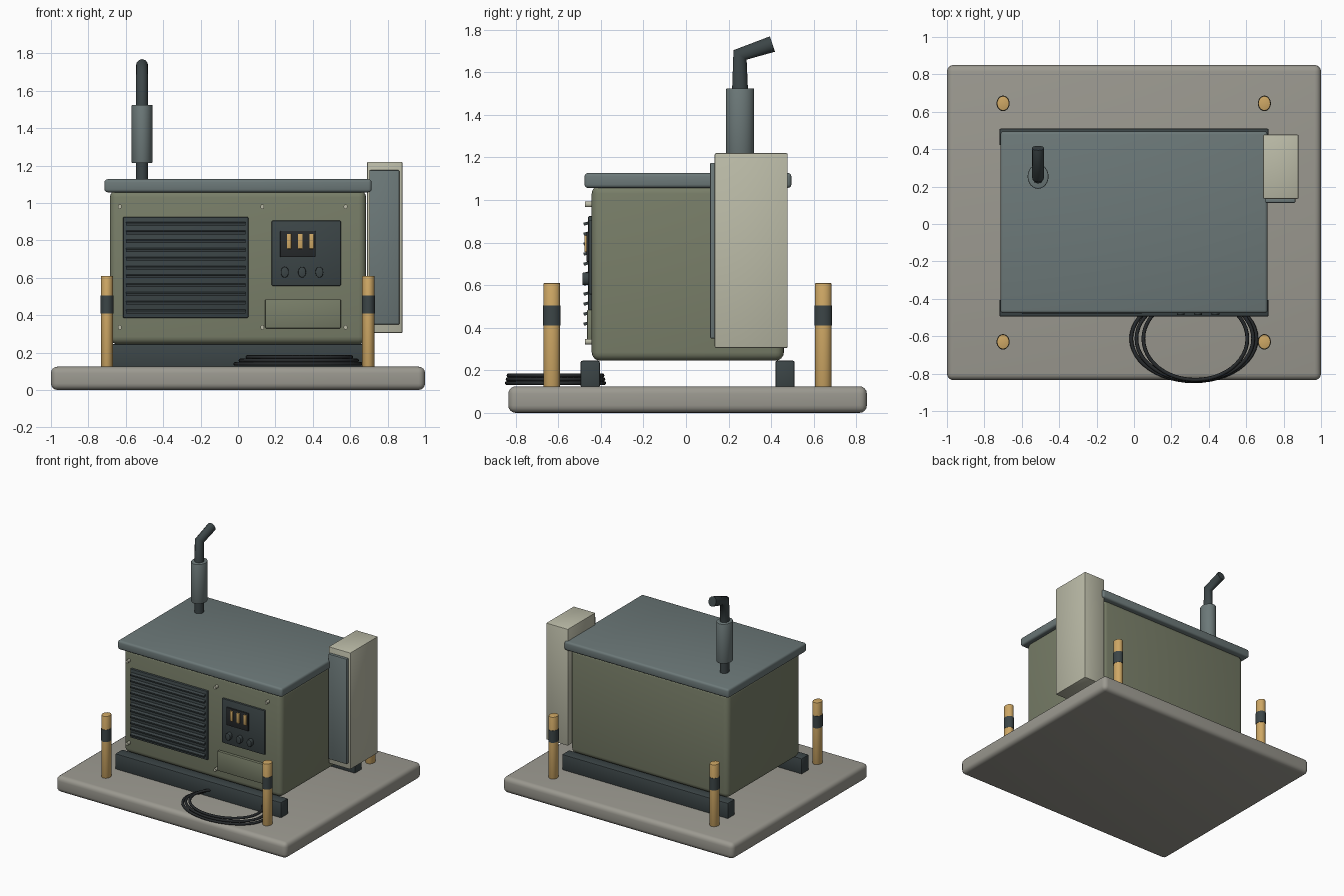
import bpy, bmesh, math
from mathutils import Matrix

if "Cube" in bpy.data.objects:
    bpy.data.objects.remove(bpy.data.objects["Cube"])


def material(name, r, g, b):
    m = bpy.data.materials.new(name)
    m.diffuse_color = (r, g, b, 1)
    m.use_nodes = True
    m.node_tree.nodes["Principled BSDF"].inputs["Base Color"].default_value = m.diffuse_color
    return m


CONCRETE = material("concrete", 0.33, 0.32, 0.28)
OLIVE = material("olive_paint", 0.19, 0.21, 0.14)
SLATE = material("slate_paint", 0.15, 0.19, 0.19)
DARK = material("dark_metal", 0.045, 0.06, 0.063)
BEIGE = material("beige_paint", 0.50, 0.50, 0.39)
GOLD = material("ochre_paint", 0.62, 0.39, 0.13)
CABLE = material("black_rubber", 0.02, 0.023, 0.025)


def finish(name, bm, mat):
    me = bpy.data.meshes.new(name)
    bm.to_mesh(me)
    bm.free()
    ob = bpy.data.objects.new(name, me)
    bpy.context.collection.objects.link(ob)
    me.materials.append(mat)
    bpy.ops.object.select_all(action='DESELECT')
    bpy.context.view_layer.objects.active = ob
    ob.select_set(True)
    bpy.ops.object.shade_smooth_by_angle(angle=math.radians(35))
    return ob


def box(name, x, y, z, mat, bevel=0.0, segs=2, tilt=0.0):
    """Box from (min, max) pairs, with optional rounded edges and x tilt."""
    bm = bmesh.new()
    bmesh.ops.create_cube(bm, size=1)
    bmesh.ops.scale(bm, vec=(x[1] - x[0], y[1] - y[0], z[1] - z[0]), verts=bm.verts)
    if bevel:
        bmesh.ops.bevel(bm, geom=bm.edges[:], offset=bevel, segments=segs,
                        profile=0.5, affect='EDGES')
    bmesh.ops.rotate(bm, matrix=Matrix.Rotation(tilt, 3, 'X'), verts=bm.verts)
    bmesh.ops.translate(bm, vec=(sum(x) / 2, sum(y) / 2, sum(z) / 2), verts=bm.verts)
    return finish(name, bm, mat)


def tube(name, centre, rx, ry, height, mat, forward=False, bevel=0.0):
    """Oval cylinder rising from centre, or pointing to the front."""
    bm = bmesh.new()
    bmesh.ops.create_cone(bm, cap_ends=True, segments=24, radius1=1, radius2=1, depth=1)
    bmesh.ops.scale(bm, vec=(rx, ry, height), verts=bm.verts)
    bmesh.ops.translate(bm, vec=(0, 0, height / 2), verts=bm.verts)
    if bevel:
        rim = [e for e in bm.edges if any(len(f.verts) > 4 for f in e.link_faces)]
        bmesh.ops.bevel(bm, geom=rim, offset=bevel, segments=2, profile=0.5, affect='EDGES')
    if forward:
        bmesh.ops.rotate(bm, matrix=Matrix.Rotation(math.pi / 2, 3, 'X'), verts=bm.verts)
    bmesh.ops.translate(bm, vec=centre, verts=bm.verts)
    return finish(name, bm, mat)


def wire(name, points, radius, mat, cyclic=False):
    cu = bpy.data.curves.new(name, 'CURVE')
    cu.dimensions = '3D'
    cu.bevel_depth = radius
    cu.bevel_resolution = 4 if not cyclic else 2
    cu.use_fill_caps = True
    sp = cu.splines.new('POLY')
    sp.points.add(len(points) - 1)
    for p, co in zip(sp.points, points):
        p.co = (*co, 1)
    sp.use_cyclic_u = cyclic
    sp.use_smooth = True
    cu.materials.append(mat)
    ob = bpy.data.objects.new(name, cu)
    bpy.context.collection.objects.link(ob)
    return ob


# Base slab and skid rails
box("base_slab", (-1, 1), (-0.835, 0.85), (0, 0.125), CONCRETE, 0.035, 4)
for side, y in (("front", -0.45), ("back", 0.465)):
    box(side + "_skid_rail", (-0.72, 0.72), (y - 0.045, y + 0.045), (0.12, 0.245), DARK, 0.008)

# Housing and roof
box("housing", (-0.685, 0.685), (-0.443, 0.46), (0.245, 1.07), OLIVE, 0.04, 4)
box("roof", (-0.714, 0.714), (-0.477, 0.495), (1.057, 1.127), SLATE, 0.016, 3)

# Louvred intake
box("louvre_panel", (-0.615, 0.055), (-0.46, -0.435), (0.385, 0.925), DARK, 0.006)
for i in range(11):
    z = 0.42 + i * 0.047
    box(f"louvre_slat_{i + 1}", (-0.6, 0.04), (-0.481, -0.453), (z - 0.007, z + 0.007),
        DARK, tilt=math.radians(15))

# Control panel with switches and knobs
box("control_panel", (0.18, 0.55), (-0.458, -0.435), (0.557, 0.905), DARK, 0.006)
box("switch_plate", (0.225, 0.415), (-0.468, -0.45), (0.71, 0.85), CABLE, 0.004)
for i in range(3):
    x = 0.273 + i * 0.06
    box(f"switch_{i + 1}", (x - 0.012, x + 0.012), (-0.477, -0.46), (0.755, 0.835), GOLD, 0.003)
    tube(f"knob_{i + 1}", (0.25 + i * 0.0925, -0.45, 0.63), 0.021, 0.029, 0.037, DARK, True, 0.004)

# Access hatch and corner bolts
box("access_hatch", (0.145, 0.55), (-0.464, -0.435), (0.33, 0.485), OLIVE, 0.005)
for x in (-0.632, 0.13, 0.575):
    for z in (0.335, 0.98):
        tube("panel_bolt", (x, -0.435, z), 0.01, 0.013, 0.04, BEIGE, True)

# Side cabinet
box("side_cabinet", (0.69, 0.88), (0.135, 0.478), (0.305, 1.22), BEIGE, 0.007)
box("cabinet_door", (0.702, 0.863), (0.113, 0.14), (0.35, 1.175), SLATE, 0.006)

# Guard posts with dark bands
for x in (-0.7, 0.697):
    for y in (-0.63, 0.645):
        tube("guard_post", (x, y, 0.12), 0.033, 0.039, 0.49, GOLD, bevel=0.004)
        tube("post_band", (x, y, 0.41), 0.035, 0.0415, 0.095, DARK)

# Exhaust stack
EX, EY = -0.513, 0.254
tube("exhaust_collar", (EX, EY, 1.11), 0.033, 0.038, 0.12, DARK)
tube("muffler", (EX, EY, 1.213), 0.056, 0.066, 0.312, SLATE, bevel=0.006)
pipe = wire("exhaust_pipe", [(0, EY, 1.5), (0, EY, 1.682), (0, 0.406, 1.733)], 0.038, DARK)
pipe.location.x = EX
pipe.scale.x = 0.87

# Coiled cable lying on the slab
for i, (cx, rx) in enumerate(((0.32, 0.335), (0.325, 0.312), (0.328, 0.278))):
    loop = [(cx + rx * math.cos(a), -0.613 + (0.228 - 0.004 * i) * math.sin(a), 0.14 + i * 0.018)
            for a in (math.tau * k / 48 for k in range(48))]
    wire(f"cable_loop_{i + 1}", loop, 0.01, CABLE, True)
